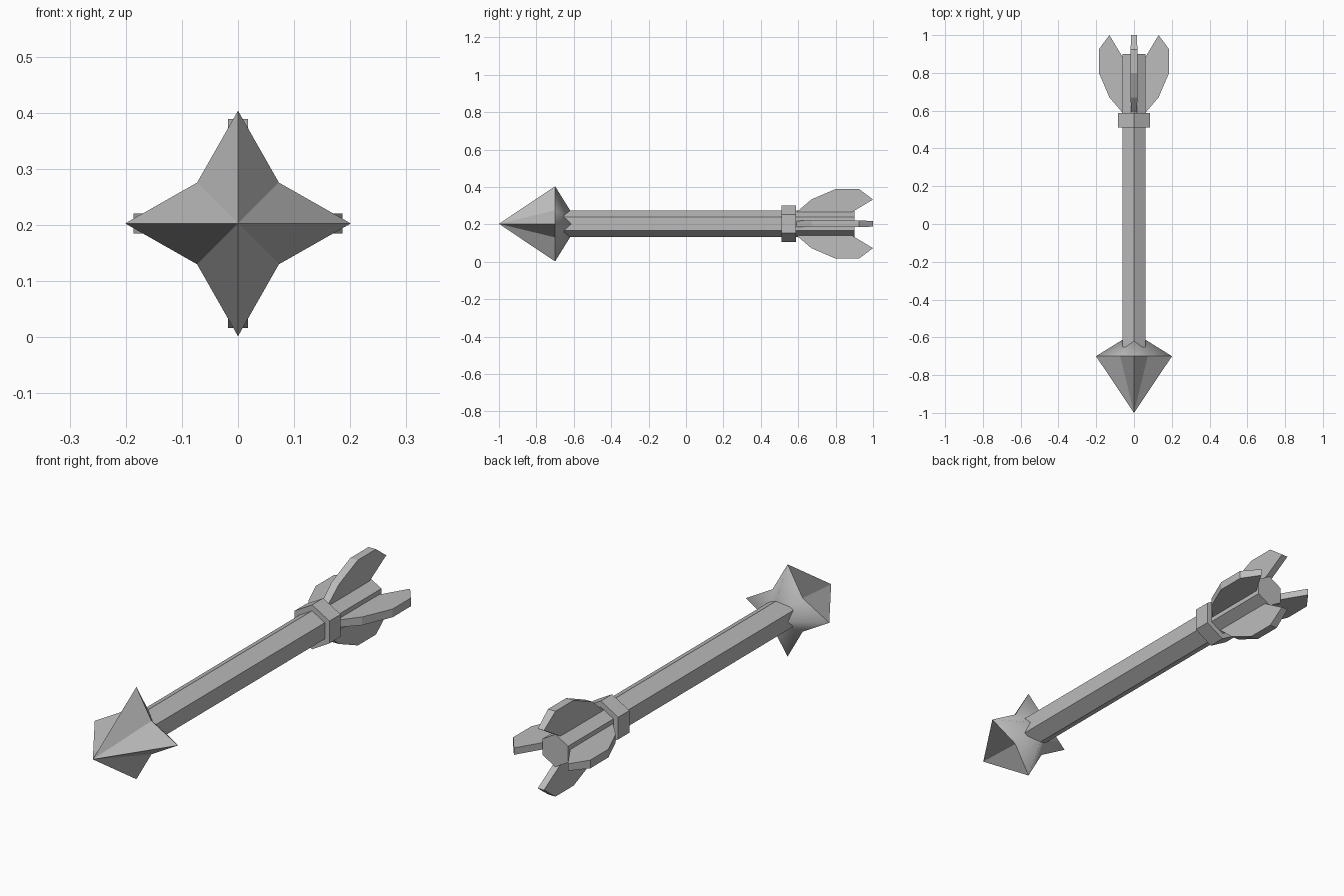
import bpy, bmesh, math
from mathutils import Matrix, Vector

cube = bpy.data.objects.get("Cube")
if cube:
    bpy.data.objects.remove(cube)

AXIS_Z = 0.203  # height of the shaft's centre line

grey = bpy.data.materials.new("plain grey")
grey.use_nodes = True
grey.diffuse_color = (0.5, 0.5, 0.5, 1)
grey.node_tree.nodes["Principled BSDF"].inputs["Base Color"].default_value = (0.5, 0.5, 0.5, 1)


def finish(name, bm):
    """Turn a bmesh built around the y axis into an object."""
    bmesh.ops.recalc_face_normals(bm, faces=bm.faces)
    mesh = bpy.data.meshes.new(name)
    bm.to_mesh(mesh)
    bm.free()
    mesh.materials.append(grey)
    obj = bpy.data.objects.new(name, mesh)
    obj.location.z = AXIS_Z
    bpy.context.collection.objects.link(obj)
    return obj


def hex_bar(name, radius, y0, y1):
    """Six-sided bar along y with a corner pointing up."""
    bm = bmesh.new()
    rings = [[bm.verts.new((radius * math.sin(i * math.pi / 3), y,
                            radius * math.cos(i * math.pi / 3)))
              for i in range(6)] for y in (y0, y1)]
    for i in range(6):
        j = (i + 1) % 6
        bm.faces.new((rings[0][i], rings[0][j], rings[1][j], rings[1][i]))
    for ring in rings:
        bm.faces.new(ring)
    return finish(name, bm)


# Shaft and collar
hex_bar("shaft", 0.071, -0.69, 0.9)
hex_bar("collar", 0.097, 0.51, 0.587)

# Four-pointed star head: faceted in front, smooth behind
bm = bmesh.new()
rim = []
for i in range(8):
    r = 0.201 if i % 2 == 0 else 0.103
    a = i * math.pi / 4
    rim.append(bm.verts.new((r * math.sin(a), -0.7, r * math.cos(a))))
tip = bm.verts.new((0, -1, 0))
back = bm.verts.new((0, -0.575, 0))
for i in range(8):
    j = (i + 1) % 8
    bm.faces.new((rim[i], rim[j], tip))
    bm.faces.new((rim[j], rim[i], back)).smooth = True
finish("star_head", bm)

# Fins: (distance from axis, y, half thickness)
PROFILE = [(0.04, 0.565, 0.015), (0.13, 0.67, 0.018), (0.186, 0.8, 0.018),
           (0.186, 0.925, 0.018), (0.13, 1.0, 0.015), (0.04, 0.85, 0.015)]
for k, side in enumerate(("top", "left", "bottom", "right")):
    turn = Matrix.Rotation(k * math.pi / 2, 3, "Y")
    bm = bmesh.new()
    sheets = [[bm.verts.new(turn @ Vector((s * t, y, r))) for r, y, t in PROFILE]
              for s in (-1, 1)]
    for i in range(len(PROFILE)):
        j = (i + 1) % len(PROFILE)
        bm.faces.new((sheets[0][i], sheets[0][j], sheets[1][j], sheets[1][i]))
    for sheet in sheets:
        bm.faces.new(sheet)
    finish(side + "_fin", bm)
